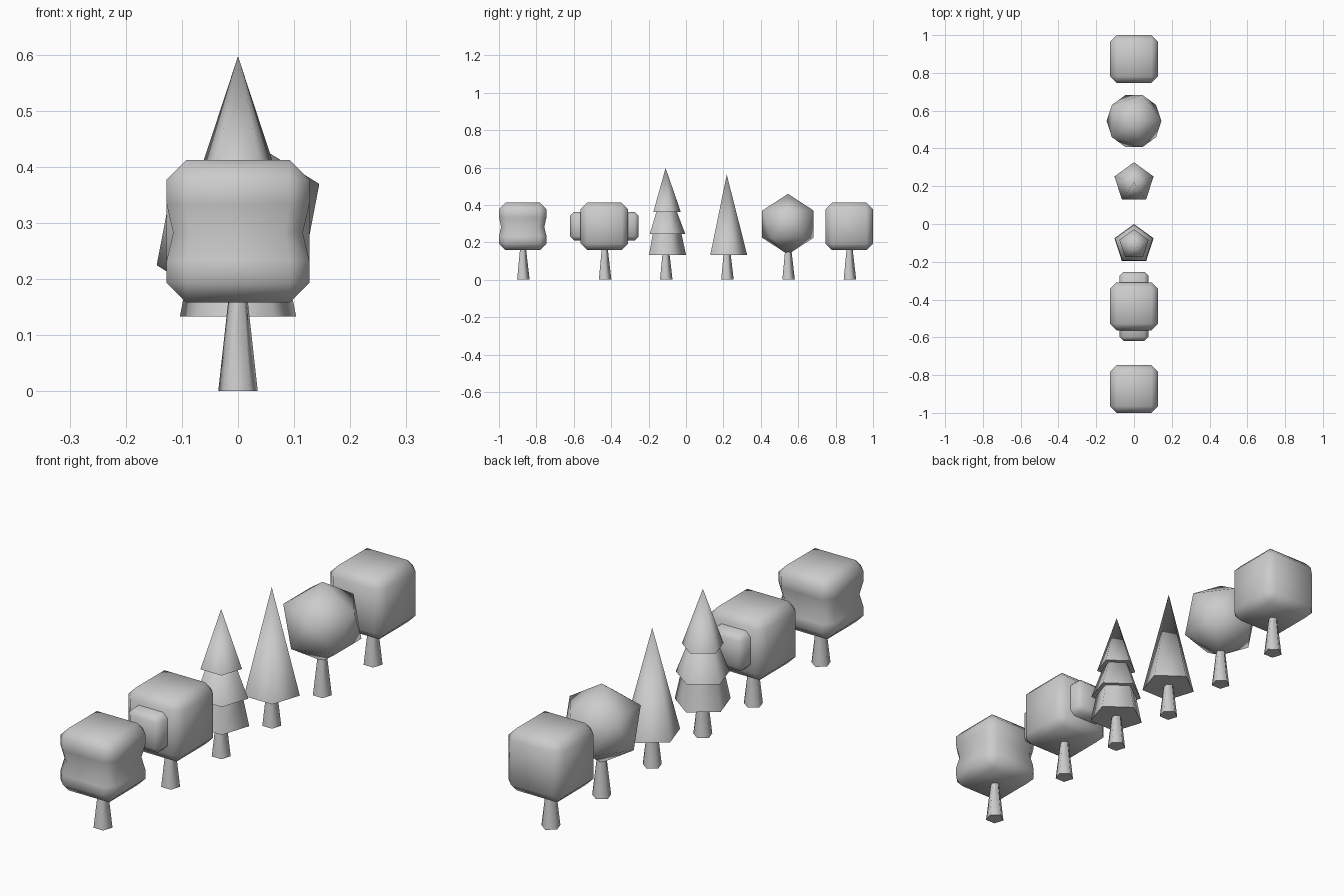
import bpy, bmesh
from math import sin, cos, pi, radians
from mathutils import Matrix, Vector

if "Cube" in bpy.data.objects:
    bpy.data.objects.remove(bpy.data.objects["Cube"])


def finish(bm, name):
    bmesh.ops.recalc_face_normals(bm, faces=bm.faces[:])
    me = bpy.data.meshes.new(name)
    bm.to_mesh(me)
    bm.free()
    for p in me.polygons:
        p.use_smooth = True
    me.set_sharp_from_angle(angle=radians(80))
    ob = bpy.data.objects.new(name, me)
    bpy.context.collection.objects.link(ob)
    return ob


def five_sided(name, y, r1, z1, r2, z2):
    """Five-sided cone or frustum with a corner towards +y."""
    bm = bmesh.new()
    rings = []
    for r, z in ((r1, z1), (r2, z2)):
        angles = [pi / 2 + 2 * pi * i / 5 for i in range(5)]
        if r == 0:
            angles = angles[:1]
        rings.append([bm.verts.new((r * cos(a), y + r * sin(a), z)) for a in angles])
    low, high = rings
    bm.faces.new(low)
    if len(high) > 1:
        bm.faces.new(high)
    for i in range(5):
        j = (i + 1) % 5
        if len(high) > 1:
            bm.faces.new((low[i], low[j], high[j], high[i]))
        else:
            bm.faces.new((low[i], low[j], high[0]))
    return finish(bm, name)


def block(name, y, z, half, bevel, waist=None):
    """Chamfered cube, optionally pinched in at mid height."""
    bm = bmesh.new()
    bmesh.ops.create_cube(bm, size=2 * half)
    bmesh.ops.bevel(bm, geom=bm.edges[:], offset=bevel, offset_type='OFFSET',
                    segments=1, profile=0.5, affect='EDGES')
    if waist:
        for cut in (-0.052, -0.003, 0.048):
            bmesh.ops.bisect_plane(bm, geom=bm.verts[:] + bm.edges[:] + bm.faces[:],
                                   plane_co=Vector((0, 0, cut)), plane_no=Vector((0, 0, 1)))
        for v in bm.verts:
            if abs(v.co.z + 0.003) < 0.005:
                v.co.x *= waist
                v.co.y *= waist
    bmesh.ops.transform(bm, matrix=Matrix.Translation((0, y, z)), verts=bm.verts[:])
    return finish(bm, name)


# Trunks
Y = (-0.873, -0.436, -0.109, 0.218, 0.545, 0.873)
for n, y in enumerate(Y, 1):
    five_sided(f"trunk_{n}", y, 0.037, 0, 0.016, 0.18)

# Pinched block crown
block("pinched_crown", Y[0], 0.285, 0.127, 0.035, waist=0.91)

# Block crown with a small block on either side
block("side_block_crown", Y[1], 0.285, 0.127, 0.035)
for side, s in (("front", -1), ("back", 1)):
    block(f"{side}_side_block", Y[1] + s * 0.107, 0.287, 0.076, 0.021)

# Three-tier conifer
five_sided("lower_tier", Y[2], 0.109, 0.133, 0.084, 0.25)
five_sided("middle_tier", Y[2], 0.105, 0.245, 0.058, 0.37)
five_sided("top_tier", Y[2], 0.081, 0.363, 0, 0.597)

# Single-cone conifer
five_sided("cone_crown", Y[3], 0.109, 0.133, 0, 0.562)

# Round faceted crown
bm = bmesh.new()
bmesh.ops.create_icosphere(bm, subdivisions=1, radius=0.162,
                           matrix=Matrix.Translation((0, Y[4], 0.297)))
finish(bm, "round_crown")

# Plain block crown
block("block_crown", Y[5], 0.285, 0.127, 0.035)
